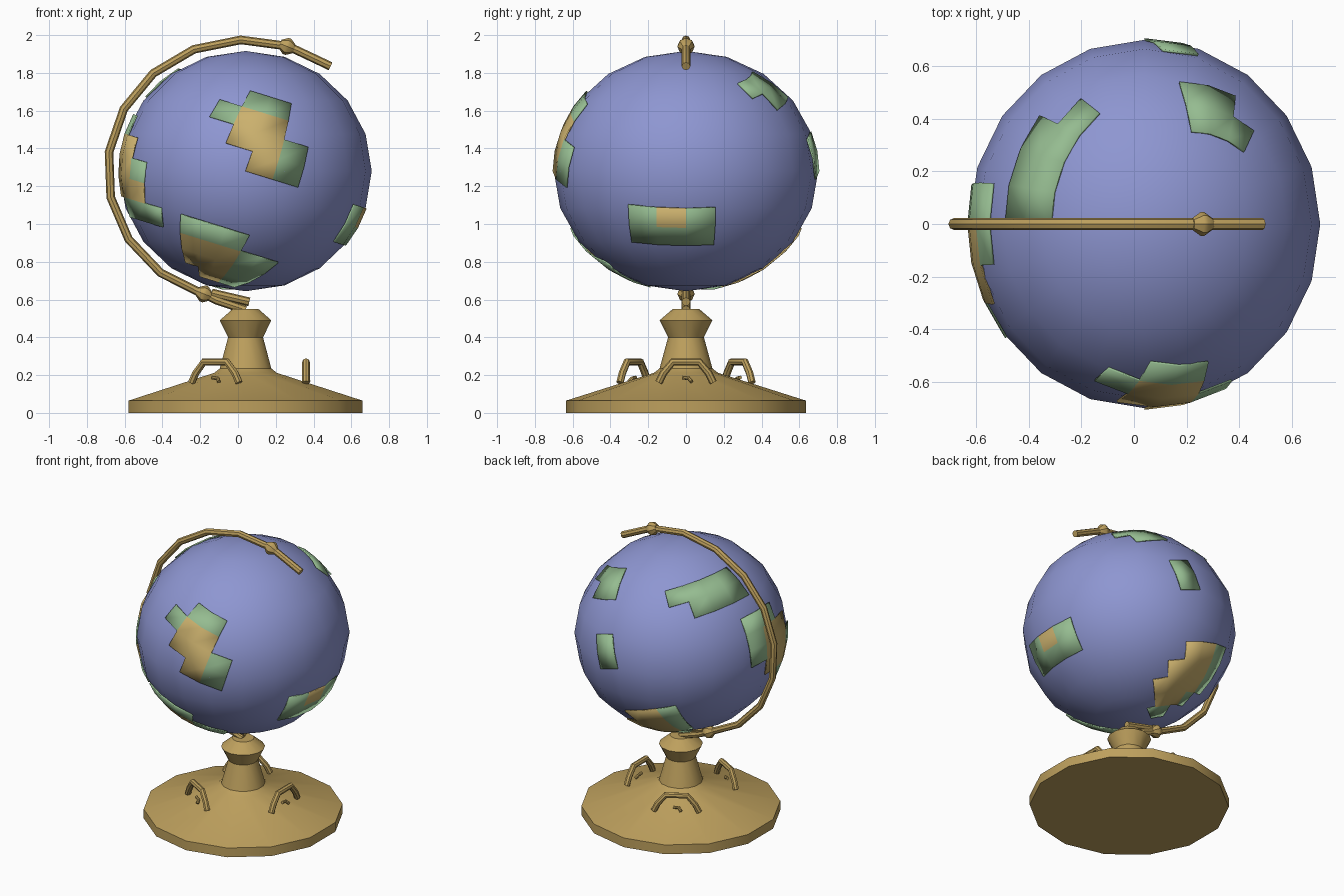
import bpy, bmesh, math
from mathutils import Vector, Matrix

if "Cube" in bpy.data.objects:
    bpy.data.objects.remove(bpy.data.objects["Cube"])

CX, CZ = 0.04, 1.28                     # globe centre
RAD = Vector((0.668, 0.70, 0.636))      # globe radii
TILT = math.radians(18)                 # lean of the globe's axis
DLON, DLAT = math.radians(360 / 28), math.radians(10)


def material(name, rgb):
    m = bpy.data.materials.new(name)
    m.diffuse_color = (*rgb, 1)
    m.use_nodes = True
    m.node_tree.nodes["Principled BSDF"].inputs["Base Color"].default_value = m.diffuse_color
    return m


OCEAN = material("ocean blue", (0.27, 0.305, 0.64))
GREEN = material("land green", (0.30, 0.50, 0.28))
SAND = material("land sand", (0.60, 0.44, 0.155))
BRASS = material("brass", (0.51, 0.35, 0.11))


def finish(ob, mats, angle=35):
    for m in mats:
        ob.data.materials.append(m)
    bpy.ops.object.select_all(action='DESELECT')
    ob.select_set(True)
    bpy.context.view_layer.objects.active = ob
    bpy.ops.object.shade_smooth_by_angle(angle=math.radians(angle))
    return ob


def add_mesh(name, bm):
    me = bpy.data.meshes.new(name)
    bm.to_mesh(me)
    bm.free()
    ob = bpy.data.objects.new(name, me)
    bpy.context.collection.objects.link(ob)
    return ob


def tube(name, pts, radius):
    """Round bar that follows a list of points, with closed ends."""
    cu = bpy.data.curves.new(name, 'CURVE')
    cu.dimensions = '3D'
    cu.bevel_depth, cu.bevel_resolution, cu.use_fill_caps = radius, 2, True
    sp = cu.splines.new('POLY')
    sp.points.add(len(pts) - 1)
    for p, co in zip(sp.points, pts):
        p.co = (*co, 1)
    ob = bpy.data.objects.new(name, cu)
    bpy.context.collection.objects.link(ob)
    bpy.ops.object.select_all(action='DESELECT')
    ob.select_set(True)
    bpy.context.view_layer.objects.active = ob
    bpy.ops.object.convert(target='MESH')
    return finish(bpy.context.view_layer.objects.active, [BRASS])


def lathe(name, profile, sides, matrix, angle=35):
    """Turned part from (radius, height) pairs, closed at both ends."""
    bm = bmesh.new()
    rings = [[bm.verts.new((r * math.sin(2 * math.pi * k / sides),
                            r * math.cos(2 * math.pi * k / sides), z))
              for k in range(sides)] for r, z in profile]
    for a, b in zip(rings, rings[1:]):
        for k in range(sides):
            n = (k + 1) % sides
            bm.faces.new((a[k], a[n], b[n], b[k]))
    bm.faces.new(rings[0])
    bm.faces.new(rings[-1])
    bmesh.ops.recalc_face_normals(bm, faces=bm.faces)
    bm.transform(matrix)
    return finish(add_mesh(name, bm), [BRASS], angle)


# Globe
bm = bmesh.new()
bmesh.ops.create_uvsphere(bm, u_segments=20, v_segments=10, radius=1)
bm.transform(Matrix.Translation((CX, 0, CZ)) @ Matrix.Diagonal((*RAD, 1)))
finish(add_mesh("globe", bm), [OCEAN], 60)

LEAN = Matrix.Rotation(TILT, 3, 'Y')


def on_globe(i, j, lift=1.009):
    lon, lat = i * DLON, j * DLAT
    p = LEAN @ Vector((math.cos(lat) * math.sin(lon),
                       -math.cos(lat) * math.cos(lon), math.sin(lat)))
    return Vector((CX, 0, CZ)) + p * RAD * lift


def land(name, green, sand=()):
    """Raised plate from blocks of grid cells: (column, row, width, height)."""
    cells = {}
    for tint, blocks in enumerate((green, sand)):
        for c, r, w, h in blocks:
            cells.update({(c + a, r + b): tint for a in range(w) for b in range(h)})
    bm = bmesh.new()
    for (i, j), tint in cells.items():
        f = bm.faces.new([bm.verts.new(on_globe(i + a, j + b))
                          for a, b in ((0, 0), (1, 0), (1, 1), (0, 1))])
        f.material_index = tint
    bmesh.ops.remove_doubles(bm, verts=bm.verts, dist=0.001)
    ob = finish(add_mesh(name, bm), [GREEN, SAND], 40)
    mod = ob.modifiers.new("thickness", 'SOLIDIFY')
    mod.thickness, mod.offset = 0.009, -1


# Lands
land("land_front", [(-2, 2, 1, 1), (-1, 3, 2, 1), (1, 0, 1, 2)],
     [(-1, 1, 2, 2), (0, 0, 1, 1)])
land("land_front_low", [(-2, -4, 3, 1), (1, -7, 2, 3)],
     [(-2, -6, 3, 2), (-1, -7, 2, 1)])
land("land_left", [(-8, -2, 2, 3), (-5, -2, 1, 1), (-6, -4, 3, 1)],
     [(-7, -2, 2, 2), (-7, -3, 3, 1)])
land("land_right", [(5, -2, 3, 2)], [(6, -1, 1, 1)])
land("land_back_low", [(15, -6, 1, 3), (10, -8, 3, 1), (14, -7, 1, 1)],
     [(13, -6, 2, 3), (12, -6, 1, 2), (11, -7, 3, 1), (11, -6, 1, 1)])
land("land_top_left", [(-10, 2, 3, 1), (-11, 3, 4, 1)])
land("land_top_back", [(12, 4, 2, 1), (11, 5, 3, 1)])
land("land_back", [(13, 0, 1, 2)])

# Turned stand
lathe("stand", [(0.635, 0), (0.635, 0.065), (0.17, 0.212), (0.14, 0.235),
                (0.095, 0.40), (0.14, 0.49), (0.07, 0.55)],
      14, Matrix.Translation((CX, 0, 0)))

# Curved arm: an arc around the globe, with a straight upper end past the collar
ARC = [math.radians(72 + k * 180 / 9) for k in range(10)]
tube("arm", [(0.49, 0, 1.835)] +
     [(CX + 0.73 * math.cos(a), 0, 1.285 + 0.69 * math.sin(a)) for a in ARC], 0.023)
tube("arm_lower_end", [(-0.14, 0, 0.635), (0.06, 0, 0.588)], 0.023)
tube("arm_support", [(-0.18, 0, 0.63), (-0.11, 0, 0.595), (0.04, 0, 0.545)], 0.023)

# Collars on the arm
turn = Vector((0.23, 0, -0.09)).to_track_quat('Z', 'Y').to_matrix().to_4x4()
for name, x, z in (("upper_collar", 0.26, 1.94), ("lower_collar", -0.18, 0.63)):
    lathe(name, [(0.023, -0.04), (0.045, -0.008), (0.045, 0.008), (0.023, 0.04)],
          8, Matrix.Translation((x, 0, z)) @ turn)

# Three arched handles on the base, each with a small peg under it
half = [(-0.145, 0.16), (-0.12, 0.21), (-0.07, 0.27)]
arch = half + [(-y, z) for y, z in reversed(half)]
peg = [(0.32, -0.02, 0.187), (0.32, 0.015, 0.183), (0.335, 0.03, 0.165)]
for n in range(3):
    spin = Matrix.Translation((CX, 0, 0)) @ Matrix.Rotation(n * math.tau / 3, 4, 'Z')
    tube(f"handle_{n + 1}", [spin @ Vector((0.32, y, z)) for y, z in arch], 0.02)
    tube(f"peg_{n + 1}", [spin @ Vector(p) for p in peg], 0.01)
